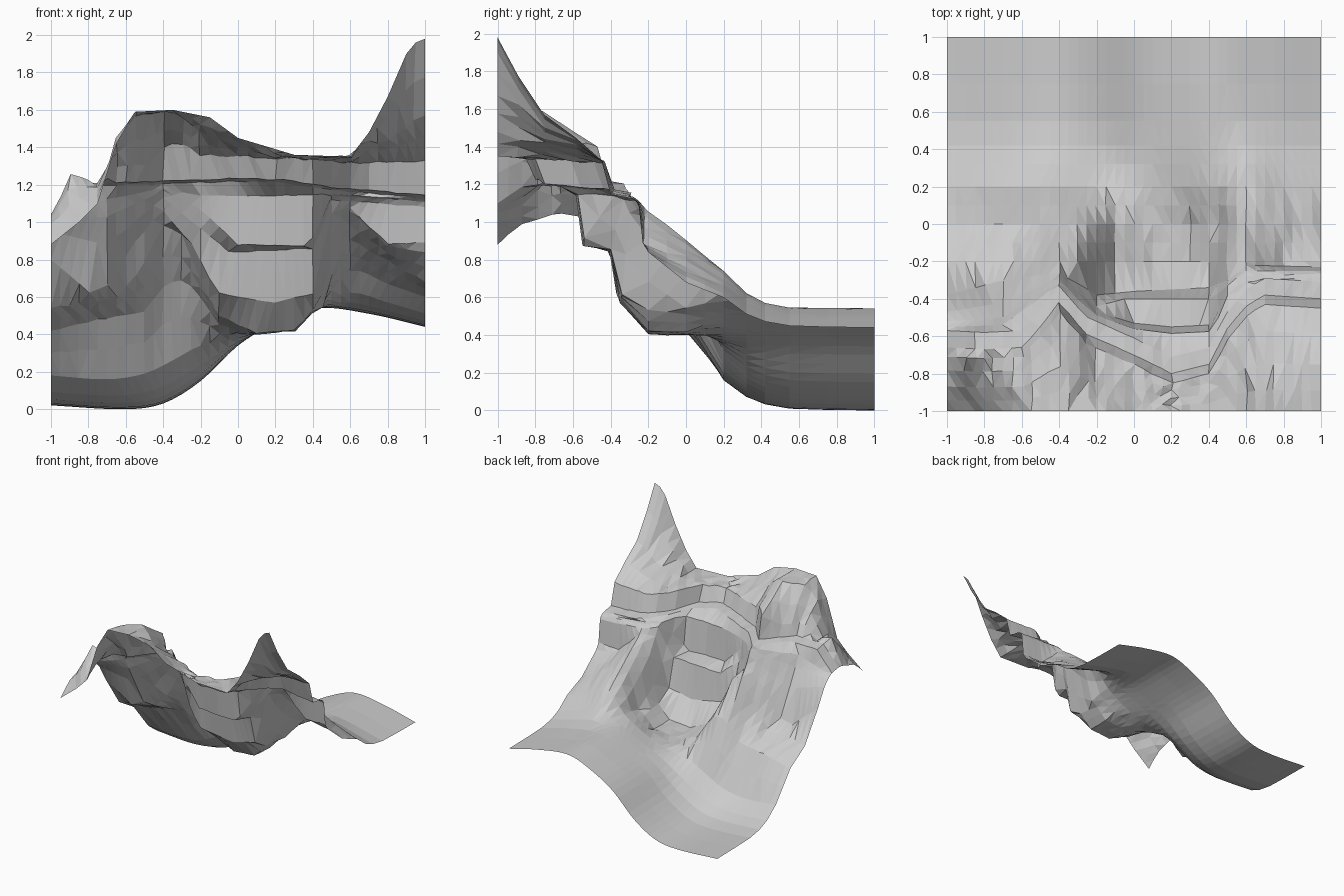
import bpy, bmesh, random

if "Cube" in bpy.data.objects:
    bpy.data.objects.remove(bpy.data.objects["Cube"])

random.seed(4)
COLS = 40


def curve(*pts, smooth=False):
    """Height or position along x, through a few control points."""
    n = len(pts)
    tan = []
    for i in range(n):
        a, b = pts[max(i - 1, 0)], pts[min(i + 1, n - 1)]
        tan.append((b[1] - a[1]) / (b[0] - a[0]))

    def f(x):
        i = 0
        while i < n - 2 and x > pts[i + 1][0]:
            i += 1
        (x0, v0), (x1, v1) = pts[i], pts[i + 1]
        w = x1 - x0
        t = (x - x0) / w
        if not smooth:
            return v0 + (v1 - v0) * t
        return ((2*t**3 - 3*t*t + 1) * v0 + (t**3 - 2*t*t + t) * w * tan[i]
                + (3*t*t - 2*t**3) * v1 + (t**3 - t*t) * w * tan[i + 1])
    return f


def flat(y):
    return lambda x: y


def off(f, d):
    return lambda x: f(x) + d


def mix(f, g, t):
    return lambda x: f(x) * (1 - t) + g(x) * t


# valley floor
back_z = curve((-1, .02), (-.6, 0), (-.4, .03), (-.2, .15), (0, .34), (.2, .46),
               (.42, .54), (.7, .51), (1, .44), smooth=True)
slope_z = curve((-1, .18), (-.7, .16), (-.5, .19), (-.35, .26), (-.2, .34), (0, .38),
                (.2, .44), (.45, .58), (.6, .74), (.8, .67), (1, .6), smooth=True)

# spur, bowl and side gully
spur_low = curve((-1, .42), (-.75, .48), (-.5, .52), (-.4, .66), (-.28, .7), (-.2, .6), (-.1, .45),
                 (.05, .4), (.3, .42), (.45, .55), (.53, .82), (.6, .91), (.8, .79), (1, .68))
spur_high = curve((-1, .54), (-.8, .57), (-.65, .6), (-.5, .78), (-.4, .98), (-.3, .93),
                  (-.2, .7), (-.1, .5), (.1, .4), (.3, .42), (.42, .55), (.52, 1), (.6, 1.06),
                  (.8, .87), (1, .84))

# foot of the cliff
foot_y = curve((-1, -.38), (-.7, -.3), (-.4, -.26), (-.2, -.38), (0, -.36), (.4, -.34), (.5, -.3), (.6, -.22), (1, -.23))
foot_z = curve((-1, .8), (-.8, .62), (-.7, .66), (-.55, .9), (-.4, 1.06), (-.25, .88), (-.1, .62),
               (.2, .57), (.4, .62), (.5, 1.05), (.6, 1.08), (.8, .88), (1, .89))

# small shelf above the bowl
lip_y = curve((-1, -.47), (-.7, -.42), (-.4, -.29), (-.2, -.44), (-.05, -.4), (.42, -.4), (.5, -.33), (.6, -.25), (1, -.25))
lip_z = curve((-1, .95), (-.7, .88), (-.4, 1.13), (-.2, .97), (-.05, .84), (.42, .86), (.5, 1.12), (1, 1.08))
shelf_y = curve((-1, -.52), (-.7, -.5), (-.4, -.31), (-.2, -.47), (0, -.53), (.2, -.55), (.4, -.54), (.5, -.38), (.6, -.28), (1, -.265))
shelf_z = curve((-1, 1), (-.7, 1.03), (-.4, 1.17), (-.2, 1.07), (0, .88), (.38, .87), (.5, 1.14), (1, 1.11))
brow_y = curve((-1, -.55), (-.7, -.54), (-.4, -.32), (-.2, -.49), (0, -.56), (.2, -.585), (.4, -.575), (.5, -.42), (.6, -.31), (1, -.28))
brow_z = curve((-1, 1.02), (-.7, 1.12), (-.4, 1.18), (-.2, 1.14), (.2, 1.14), (.5, 1.15), (1, 1.12))

# winding path along the cliff
path_y = curve((-1, -.57), (-.8, -.58), (-.6, -.57), (-.5, -.46), (-.4, -.33), (-.25, -.5), (0, -.61),
               (.2, -.71), (.4, -.66), (.5, -.47), (.6, -.35), (.7, -.29), (1, -.31))
path_z = curve((-1, 1.03), (-.85, 1.19), (-.5, 1.2), (0, 1.22), (.25, 1.21), (.5, 1.17), (1, 1.13))

# upper wall, hill and corner peak
wall_z = curve((-1, 1.04), (-.9, 1.25), (-.82, 1.25), (-.75, 1.19), (-.65, 1.29), (-.5, 1.31),
               (-.42, 1.38), (-.33, 1.44), (-.2, 1.36), (.25, 1.34), (.6, 1.32), (1, 1.33))
hill_z = curve((-1, .99), (-.85, 1.12), (-.75, 1.19), (-.65, 1.45), (-.55, 1.57), (-.35, 1.58),
               (-.2, 1.48), (0, 1.4), (.25, 1.35), (.6, 1.35), (.8, 1.44), (1, 1.57))
front_z = curve((-1, .88), (-.85, 1), (-.75, 1.1), (-.65, 1.42), (-.55, 1.59), (-.35, 1.6), (-.15, 1.56),
                (0, 1.45), (.3, 1.36), (.6, 1.35), (.7, 1.48), (.8, 1.67), (.9, 1.9), (.95, 1.96), (1, 1.98))


def toward_front(t):
    return lambda x: (path_y(x) - .14) * (1 - t) - t


# rows from back to front: y along x, z along x, roughness
rows = [
    (flat(1), back_z, 0), (flat(.75), off(back_z, .003), 0), (flat(.55), mix(back_z, slope_z, .06), 0),
    (flat(.42), mix(back_z, slope_z, .2), 0), (flat(.32), mix(back_z, slope_z, .45), 0), (flat(.2), slope_z, 0),
    (flat(.1), mix(slope_z, spur_low, .5), .006), (flat(0), spur_low, .006),
    (flat(-.1), mix(spur_low, spur_high, .5), .006), (flat(-.2), spur_high, .006),
    (foot_y, foot_z, .005), (lip_y, lip_z, .004), (shelf_y, shelf_z, .003), (brow_y, brow_z, .003),
    (path_y, path_z, .004), (off(path_y, -.09), off(path_z, .015), .004),
    (off(path_y, -.14), wall_z, .01), (toward_front(.25), mix(wall_z, hill_z, .5), .012),
    (toward_front(.55), hill_z, .012), (toward_front(.8), mix(hill_z, front_z, .5), .01),
    (flat(-1), front_z, 0),
]

# lofted terrain sheet
bm = bmesh.new()
grid = []
for fy, fz, rough in rows:
    line = []
    for i in range(COLS + 1):
        x = -1 + 2 * i / COLS
        inner = rough if 0 < i < COLS else 0
        line.append(bm.verts.new((x + random.uniform(-inner, inner), fy(x),
                                  fz(x) + random.uniform(-inner, inner))))
    grid.append(line)
for a, b in zip(grid, grid[1:]):
    for i in range(COLS):
        bm.faces.new((b[i], b[i + 1], a[i + 1], a[i]))
bmesh.ops.triangulate(bm, faces=bm.faces[:], quad_method='SHORT_EDGE')
mesh = bpy.data.meshes.new("cliff_terrain")
bm.to_mesh(mesh)
bm.free()
terrain = bpy.data.objects.new("cliff_terrain", mesh)
bpy.context.collection.objects.link(terrain)
terrain.location.z = -min(v.co.z for v in mesh.vertices)
